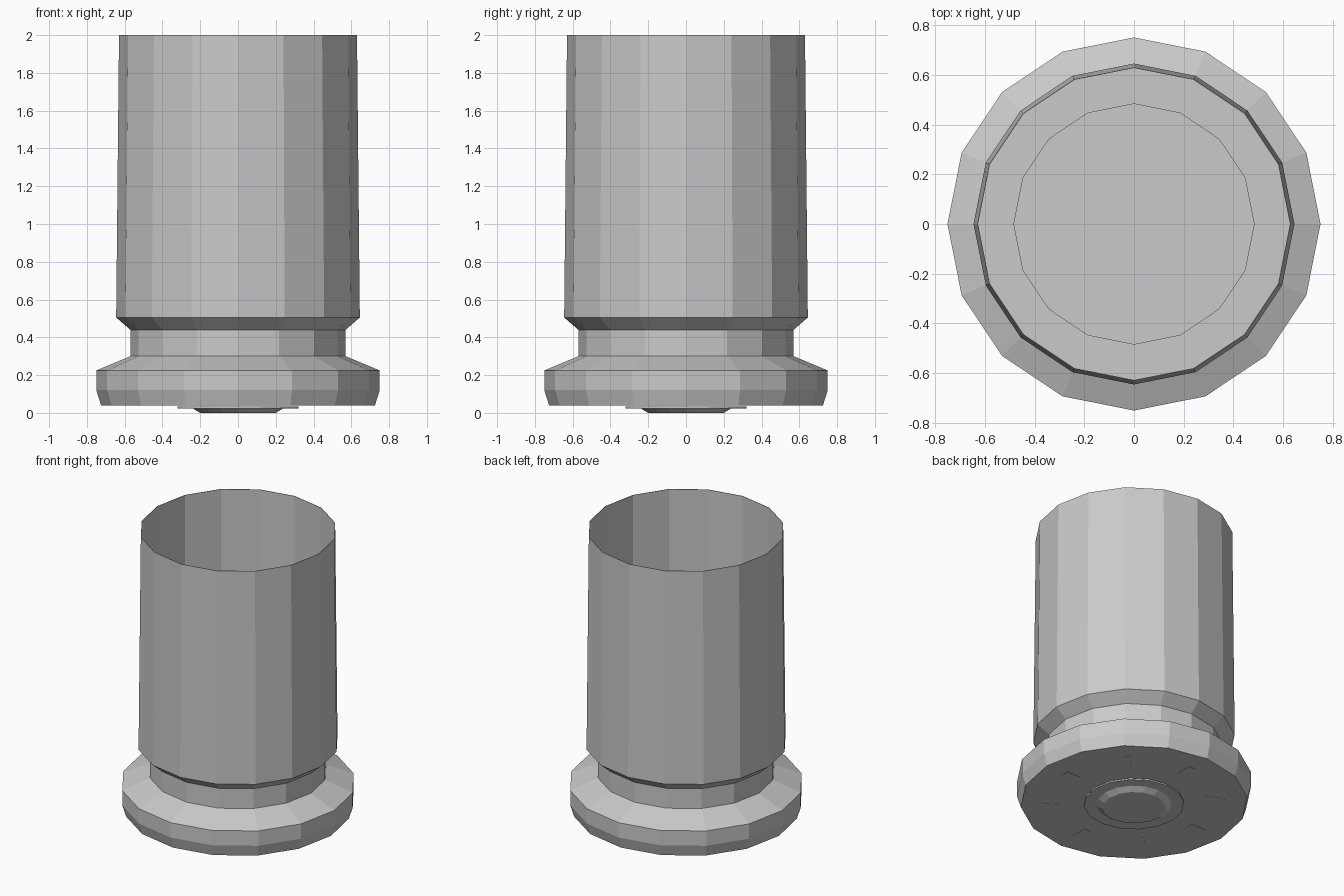
import bpy
import bmesh
from math import cos, sin, pi, radians
from mathutils import Matrix

cube = bpy.data.objects.get("Cube")
if cube:
    bpy.data.objects.remove(cube)

metal = bpy.data.materials.new("grey metal")
metal.use_nodes = True
grey = (0.59, 0.59, 0.59, 1)
metal.diffuse_color = grey
metal.node_tree.nodes["Principled BSDF"].inputs["Base Color"].default_value = grey


def finish(name, bm):
    """Turn a bmesh into a flat-shaded object."""
    bmesh.ops.recalc_face_normals(bm, faces=bm.faces)
    mesh = bpy.data.meshes.new(name)
    bm.to_mesh(mesh)
    bm.free()
    mesh.materials.append(metal)
    obj = bpy.data.objects.new(name, mesh)
    bpy.context.collection.objects.link(obj)
    return obj


def lathe(name, profile, sides=16):
    """Revolve (radius, height) points around z and cap both ends."""
    bm = bmesh.new()
    rings = [[bm.verts.new((r * cos(2 * pi * i / sides), r * sin(2 * pi * i / sides), z))
              for i in range(sides)] for r, z in profile]
    for low, high in zip(rings, rings[1:]):
        for i in range(sides):
            j = (i + 1) % sides
            bm.faces.new((low[i], low[j], high[j], high[i]))
    bm.faces.new(rings[0])
    bm.faces.new(rings[-1])
    return finish(name, bm)


# Hollow casing: flanged base, groove, tapered wall, then the inside down to a stepped floor
lathe("casing", [
    (0.725, 0.04), (0.75, 0.12), (0.75, 0.225), (0.57, 0.3), (0.57, 0.44),
    (0.645, 0.505), (0.63, 2.0),
    (0.627, 2.0), (0.627, 0.5), (0.483, 0.5), (0.483, 0.3),
])

# Round plate and raised button under the base
lathe("base_plate", [(0.32, 0.024), (0.32, 0.034)])
lathe("base_button", [(0.2, 0.0), (0.24, 0.024)])

# Ring of small radial marks on the underside
bm = bmesh.new()
for k in range(8):
    place = (Matrix.Rotation(radians(45 * k), 4, "Z")
             @ Matrix.Translation((0.52, 0, 0.04))
             @ Matrix.Diagonal((0.115, 0.05, 0.004, 1)))
    bmesh.ops.create_cube(bm, size=1, matrix=place)
finish("base_marks", bm)
